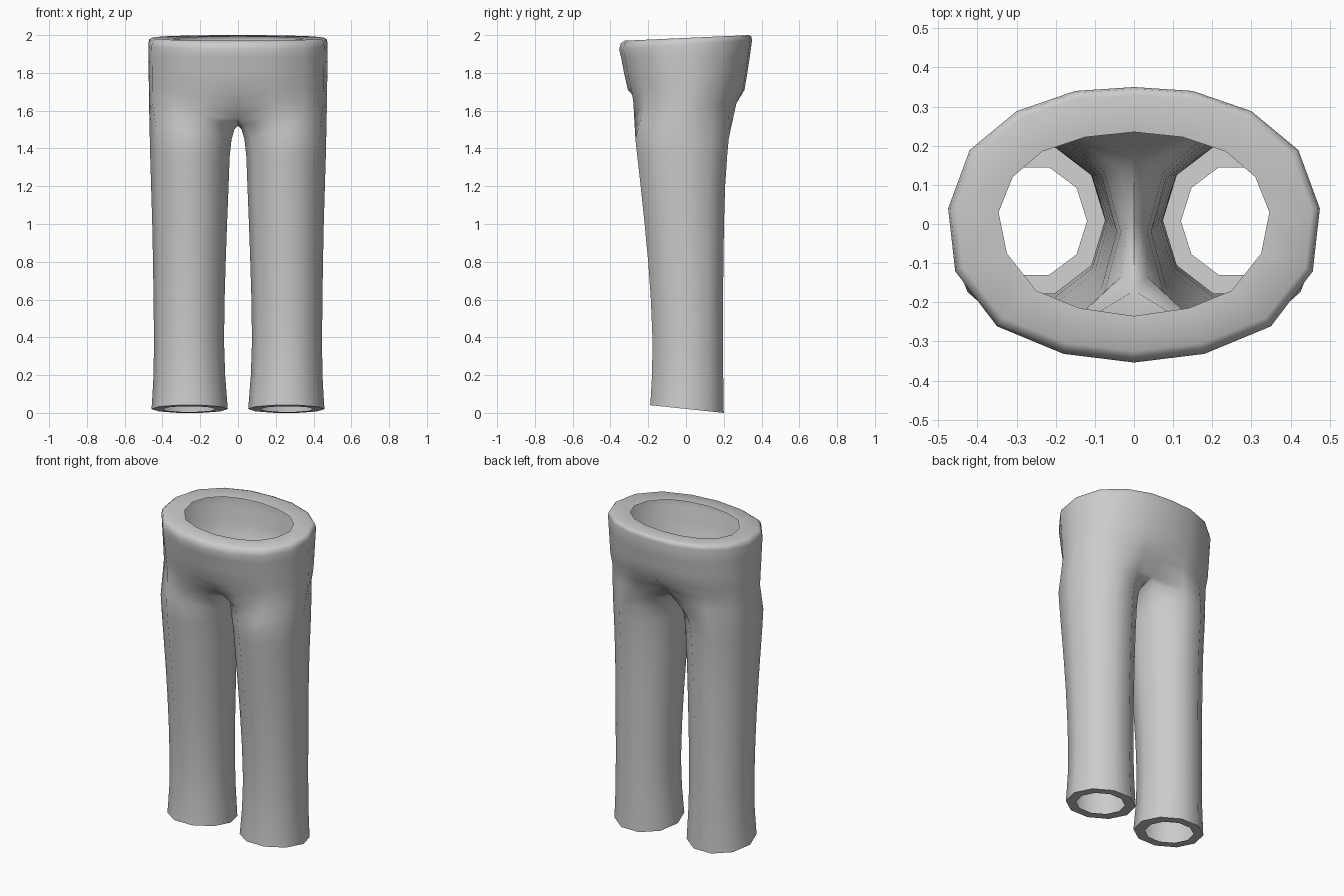
import bpy, bmesh, math

if "Cube" in bpy.data.objects:
    bpy.data.objects.remove(bpy.data.objects["Cube"])

# Half outline of the waist, front centre to back centre
WAIST = [(0, -.352), (.18, -.33), (.35, -.26), (.457, -.12), (.475, .04),
         (.42, .19), (.30, .29), (.15, .342), (0, .352)]
# Half outline of the waist opening
OPENING = [(0, -.235), (.14, -.215), (.25, -.17), (.325, -.075), (.346, .03),
           (.31, .12), (.235, .185), (.125, .222), (0, .235)]


def leg_ring(z, xin, xout, front, back, tilt=0.0):
    """Ten-sided leg section; the last point faces the other leg."""
    cx, rx = (xin + xout) / 2, (xout - xin) / 2
    cy, ry = (front + back) / 2, (back - front) / 2 / math.sin(math.radians(108))
    pts = []
    for k in range(10):
        a = math.radians(-144 + 36 * k)
        y = cy + ry * math.sin(a)
        pts.append((cx + rx * math.cos(a), y, z - tilt * y))
    return pts


def hip_ring(z, width, front, back, tilt=0.0):
    """Waist outline scaled to the given half width, front and back."""
    pts = []
    for x, y in WAIST:
        y *= (front / -.352) if y < 0 else (back / .352)
        pts.append((x * width / .475, y, z + tilt * y))
    return pts


def blend(a, b, t):
    return [tuple(p + (q - p) * t for p, q in zip(u, v)) for u, v in zip(a, b)]


# Leg sections from hem flange upward
rings = [
    leg_ring(.021, .12, .40, -.13, .145, .105),
    leg_ring(.021, .054, .458, -.19, .2, .105),
    leg_ring(.06, .057, .455, -.187, .199, .08),
    leg_ring(.2, .068, .447, -.18, .197),
    leg_ring(.38, .074, .445, -.177, .196),
    leg_ring(.6, .071, .447, -.186, .196),
    leg_ring(.8, .065, .45, -.2, .198),
    leg_ring(1.0, .058, .454, -.219, .201),
    leg_ring(1.2, .05, .46, -.24, .207),
    leg_ring(1.36, .044, .465, -.258, .218),
]
# Sections where the legs join
low_hip = hip_ring(1.64, .471, -.297, .275)
upper_leg = leg_ring(1.45, .034, .467, -.268, .226)
rings.append(upper_leg)
top_leg = blend(upper_leg[:9], low_hip, .28)
top_leg[0] = (.034, -.135, 1.525)
top_leg[8] = (.034, .135, 1.525)
rings.append(top_leg + [(.018, .005, 1.503)])
crotch = blend(upper_leg[:9], low_hip, .62)
crotch[0] = (0, -.17, 1.565)
crotch[8] = (0, .165, 1.565)
rings.append(crotch + [(0, .005, 1.52)])
# Hip sections up to the rounded waistband and its flat rim
seam_ring = low_hip[:]
seam_ring[0] = (0, -.245, 1.64)
seam_ring[8] = (0, .235, 1.64)
rings += [
    seam_ring,
    hip_ring(1.71, .472, -.308, .310),
    hip_ring(1.80, .473, -.328, .325),
    hip_ring(1.88, .474, -.343, .337),
    hip_ring(1.95, .475, -.354, .350, .07),
    hip_ring(1.975, .470, -.345, .345, .055),
    hip_ring(1.985, .455, -.325, .330, .045),
    [(x, y, 1.98 + .045 * y) for x, y in OPENING],
]

bm = bmesh.new()
loops = [[bm.verts.new(p) for p in r] for r in rings]
for a, b in zip(loops, loops[1:]):
    closed = len(a) == 10 and len(b) == 10
    for i in range(10 if closed else 8):
        j = (i + 1) % 10
        bm.faces.new((a[i], a[j], b[j], b[i]))
mesh = bpy.data.meshes.new("trousers")
bm.to_mesh(mesh)
bm.free()

# Under-crotch gap is closed by the shared centre seam: one triangle per end
bm = bmesh.new()
bm.from_mesh(mesh)
bmesh.ops.mirror(bm, geom=bm.verts[:] + bm.edges[:] + bm.faces[:],
                 axis='X', merge_dist=.0005)
bmesh.ops.remove_doubles(bm, verts=bm.verts, dist=.0005)
bmesh.ops.recalc_face_normals(bm, faces=bm.faces)
bm.to_mesh(mesh)
bm.free()

trousers = bpy.data.objects.new("trousers", mesh)
bpy.context.collection.objects.link(trousers)
cloth = bpy.data.materials.new("grey cloth")
cloth.diffuse_color = (.6, .6, .6, 1)
cloth.use_nodes = True
cloth.node_tree.nodes["Principled BSDF"].inputs["Base Color"].default_value = cloth.diffuse_color
mesh.materials.append(cloth)
bpy.context.view_layer.objects.active = trousers
trousers.select_set(True)
bpy.ops.object.shade_smooth_by_angle(angle=math.radians(60))
